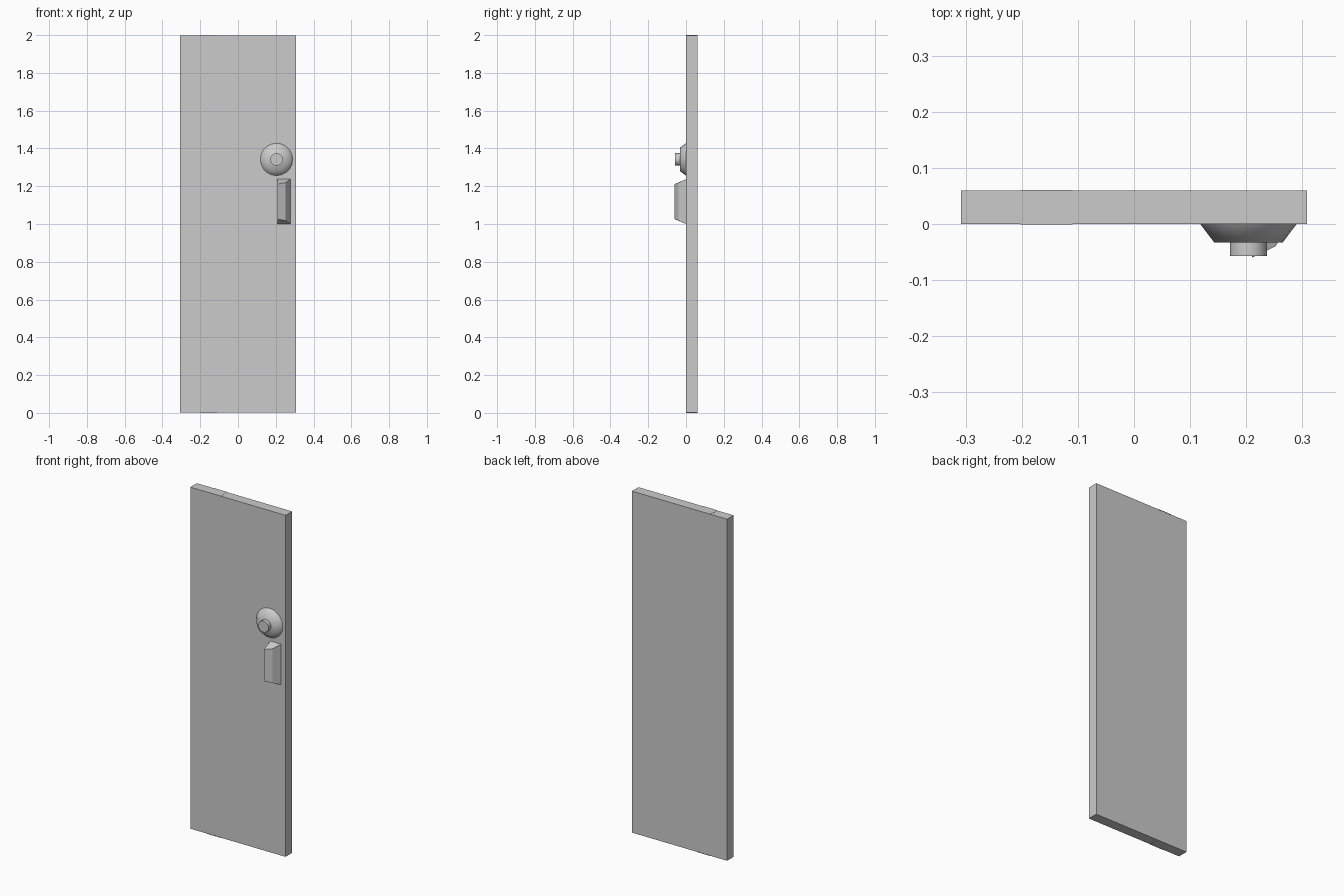
import bpy, bmesh, math
from mathutils import Matrix

cube = bpy.data.objects.get("Cube")
if cube:
    bpy.data.objects.remove(cube, do_unlink=True)

grey = bpy.data.materials.new("plain grey")
grey.use_nodes = True
grey.diffuse_color = (0.6, 0.6, 0.6, 1)
grey.node_tree.nodes["Principled BSDF"].inputs["Base Color"].default_value = (0.6, 0.6, 0.6, 1)


def finish(name, bm, smooth=0):
    """Turn a bmesh into a coloured object."""
    bmesh.ops.recalc_face_normals(bm, faces=bm.faces)
    mesh = bpy.data.meshes.new(name)
    bm.to_mesh(mesh)
    bm.free()
    mesh.materials.append(grey)
    obj = bpy.data.objects.new(name, mesh)
    bpy.context.collection.objects.link(obj)
    if smooth:
        bpy.ops.object.select_all(action="DESELECT")
        obj.select_set(True)
        bpy.context.view_layer.objects.active = obj
        bpy.ops.object.shade_smooth_by_angle(angle=math.radians(smooth))
    return obj


def box(name, low, high):
    bm = bmesh.new()
    bmesh.ops.create_cube(bm, size=1)
    for v in bm.verts:
        v.co = [a + (b - a) * (c + 0.5) for a, b, c in zip(low, high, v.co)]
    return finish(name, bm)


def disc(name, radius_back, radius_front, y_back, y_front, segments, smooth):
    """Cone frustum facing the front, on the knob axis."""
    bm = bmesh.new()
    place = Matrix.Translation((0.204, (y_back + y_front) / 2, 1.342)) @ Matrix.Rotation(math.pi / 2, 4, "X")
    bmesh.ops.create_cone(bm, cap_ends=True, segments=segments, radius1=radius_back,
                          radius2=radius_front, depth=y_back - y_front, matrix=place)
    return finish(name, bm, smooth)


# Door slab, with pivot plates at its top and bottom edges
box("door_slab", (-0.308, 0, 0.001), (0.308, 0.06, 1.999))
for name, z in (("bottom_pivot_plate", 0), ("top_pivot_plate", 1.996)):
    box(name, (-0.202, -0.001, z), (-0.11, 0.061, z + 0.004))

# Lock rose and its cylinder
disc("lock_rose", 0.086, 0.061, 0, -0.033, 20, 60)
disc("lock_cylinder", 0.033, 0.033, -0.03, -0.057, 20, 40)

# Wedge handle: angled front, tapered ends; (x, y, end inset)
profile = [(0.21, 0, 0), (0.21, -0.06, 0.026), (0.252, -0.04, 0.018), (0.277, 0, 0)]
bm = bmesh.new()
bottom = [bm.verts.new((x, y, 1.0 + inset)) for x, y, inset in profile]
top = [bm.verts.new((x, y, 1.237 - inset)) for x, y, inset in profile]
bm.faces.new(bottom)
bm.faces.new(top)
for i in range(len(profile)):
    j = (i + 1) % len(profile)
    bm.faces.new((bottom[i], bottom[j], top[j], top[i]))
finish("pull_handle", bm)
